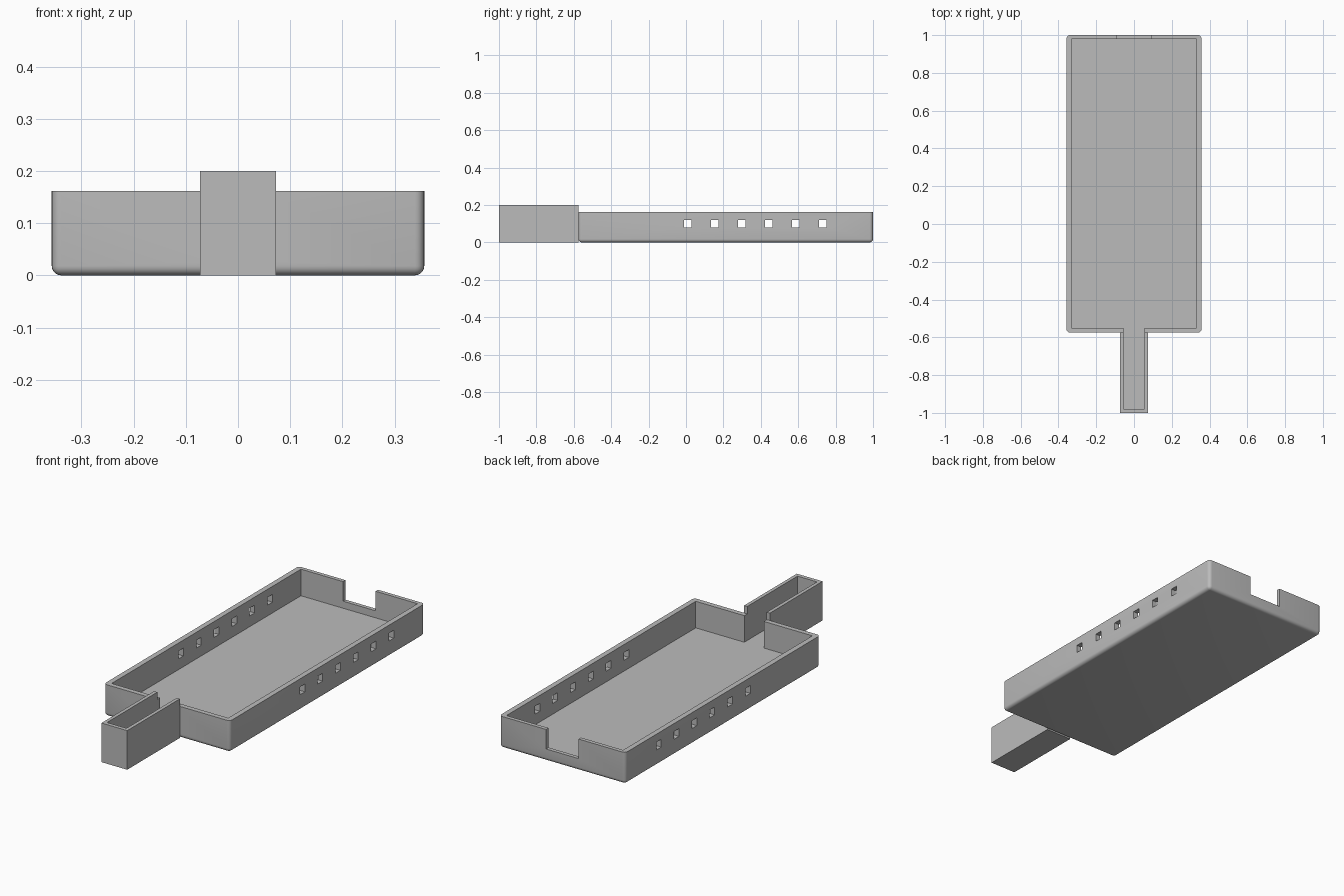
import bpy, bmesh
from mathutils import Vector

cube = bpy.data.objects.get("Cube")
if cube:
    bpy.data.objects.remove(cube, do_unlink=True)

grey = bpy.data.materials.new("light grey")
grey.use_nodes = True
colour = (0.5, 0.5, 0.5, 1)
grey.diffuse_color = colour
grey.node_tree.nodes["Principled BSDF"].inputs["Base Color"].default_value = colour


def block(name, low, high, radius=0):
    """Box between two corners; radius rounds every edge but the top rim."""
    low, high = Vector(low), Vector(high)
    bm = bmesh.new()
    bmesh.ops.create_cube(bm, size=1)
    for v in bm.verts:
        v.co = Vector((v.co[i] * (high[i] - low[i]) + (low[i] + high[i]) / 2 for i in range(3)))
    if radius:
        edges = [e for e in bm.edges if min(v.co.z for v in e.verts) < high.z - 0.001]
        bmesh.ops.bevel(bm, geom=edges, offset=radius, segments=5, profile=0.5, affect='EDGES')
    mesh = bpy.data.meshes.new(name)
    bm.to_mesh(mesh)
    bm.free()
    mesh.materials.append(grey)
    obj = bpy.data.objects.new(name, mesh)
    bpy.context.collection.objects.link(obj)
    return obj


def cut(target, cutters):
    """Subtract the cutters and bake the result."""
    for c in cutters:
        mod = target.modifiers.new("cut", 'BOOLEAN')
        mod.operation, mod.solver, mod.object = 'DIFFERENCE', 'EXACT', c
    graph = bpy.context.evaluated_depsgraph_get()
    mesh = bpy.data.meshes.new_from_object(target.evaluated_get(graph))
    target.modifiers.clear()
    target.data = mesh


FLOOR, WALL_TOP = 0.026, 0.162

# Tray and handle solids
tray = block("tray", (-0.357, -0.575, 0), (0.357, 1, WALL_TOP), radius=0.018)
handle = block("handle_channel", (-0.073, -1, 0), (0.073, -0.574, 0.2))

# Cutters: tray hollow, channel through the front wall, back notch, side holes
hollow = block("hollow_cutter", (-0.33, -0.55, FLOOR), (0.33, 0.98, 0.4))
channel = block("channel_cutter", (-0.055, -0.98, FLOOR), (0.055, -0.5, 0.4))
notch = block("notch_cutter", (-0.092, 0.9, 0.062), (0.092, 1.1, 0.4))
holes = [block("hole_cutter", (-0.5, y - 0.02, 0.081), (0.5, y + 0.02, 0.121))
         for y in (0.01 + 0.144 * i for i in range(6))]

cut(tray, [hollow, channel, notch] + holes)
cut(handle, [channel])
for c in [hollow, channel, notch] + holes:
    bpy.data.objects.remove(c, do_unlink=True)

# Smooth the rounded edges, keep the rest sharp
bpy.ops.object.select_all(action='DESELECT')
for obj in (tray, handle):
    obj.select_set(True)
bpy.context.view_layer.objects.active = tray
bpy.ops.object.shade_smooth_by_angle()
